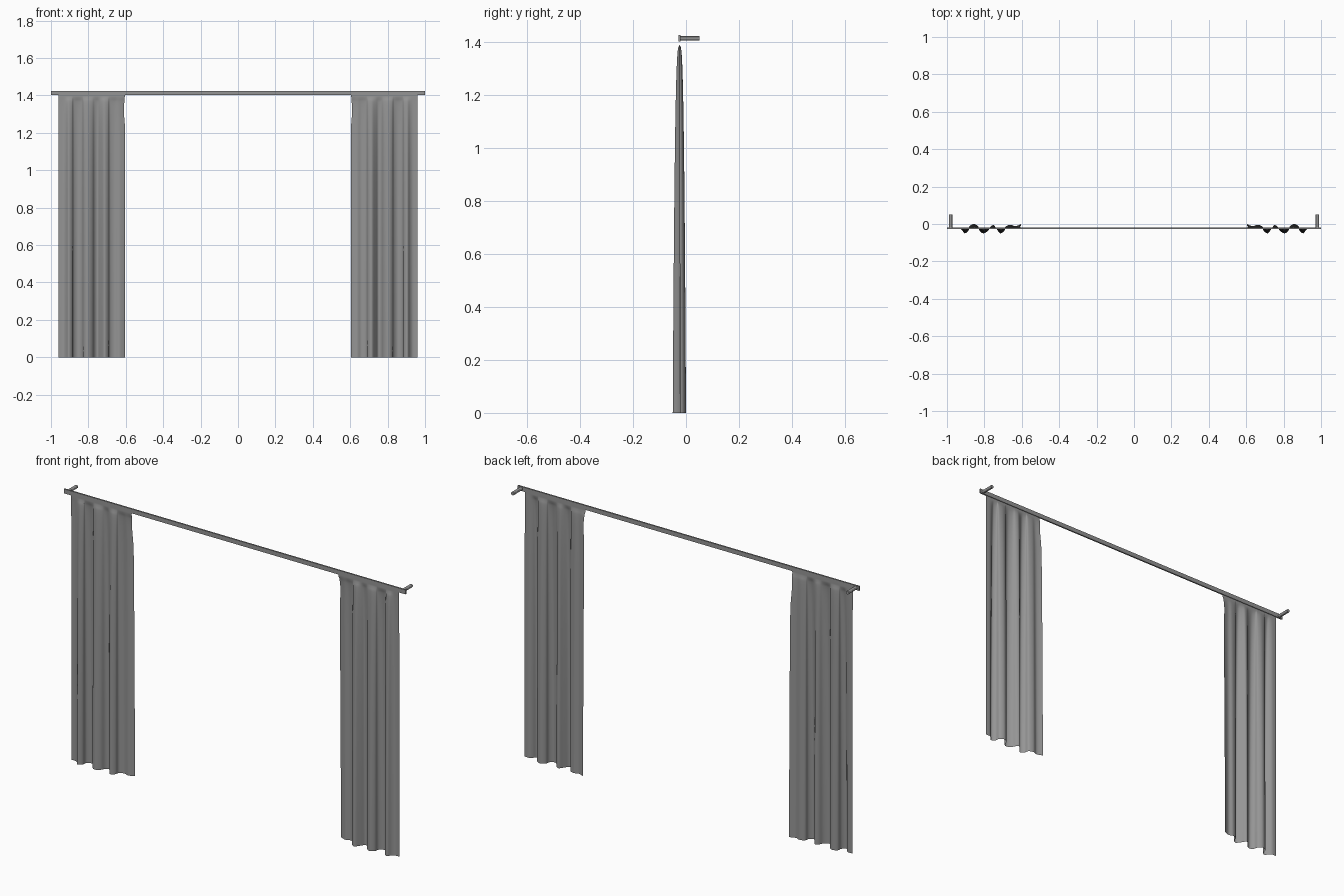
import bpy, bmesh, math
from mathutils import Vector

if "Cube" in bpy.data.objects:
    bpy.data.objects.remove(bpy.data.objects["Cube"])


def make_material(name, color):
    mat = bpy.data.materials.new(name)
    mat.use_nodes = True
    mat.diffuse_color = color
    mat.node_tree.nodes["Principled BSDF"].inputs["Base Color"].default_value = color
    return mat


grey = make_material("plain grey", (0.3, 0.3, 0.3, 1))
MID_Y = -0.024
TOP = 1.412


def finish(obj, name, mirror=False):
    obj.name = name
    obj.data.materials.append(grey)
    if mirror:
        mod = obj.modifiers.new("other side", 'MIRROR')
        mod.use_axis = (True, False, False)
        mod.use_mirror_merge = False


def smooth_path(points, steps):
    """Catmull-Rom curve through the fold points."""
    pts = [Vector(p) for p in points]
    pts = [pts[0]] + pts + [pts[-1]]
    path = []
    for a, b, c, d in zip(pts, pts[1:], pts[2:], pts[3:]):
        for i in range(steps):
            t = i / steps
            path.append(0.5 * (2 * b + (c - a) * t + (2 * a - 5 * b + 4 * c - d) * t ** 2
                               + (3 * b - a - 3 * c + d) * t ** 3))
    return path + [pts[-1]]


# Curtain rail
bpy.ops.mesh.primitive_cube_add(size=1, location=(0, MID_Y, 1.413))
rail = bpy.context.object
rail.scale = (2, 0.008, 0.023)
finish(rail, "curtain_rail")

# Wall brackets
bpy.ops.mesh.primitive_cylinder_add(vertices=12, radius=0.009, depth=0.072,
                                    location=(0.98, 0.014, 1.413),
                                    rotation=(math.pi / 2, 0, 0))
bpy.ops.object.transform_apply(location=True, rotation=True, scale=True)
bpy.ops.object.shade_smooth_by_angle()
finish(bpy.context.object, "wall_brackets", mirror=True)

# Curtains: one pleated hem line lofted upwards, flattening towards the rail
hem = smooth_path([
    (.96, -.022), (.935, -.022), (.92, -.032), (.905, -.05), (.885, -.036),
    (.88, -.012), (.855, 0), (.832, -.014), (.826, -.036), (.805, -.05),
    (.78, -.036), (.767, -.014), (.75, -.006), (.735, -.026), (.715, -.05),
    (.693, -.036), (.687, -.014), (.66, -.004), (.635, -.012), (.603, 0)], 4)

bm = bmesh.new()
rows = []
ROWS = 40
for r in range(ROWS + 1):
    z = TOP * (1 - (1 - r / ROWS) ** 1.8)
    depth = max(0, 1 - z / 1.385) ** 0.3
    pinch = 0.007 * math.exp(-((z - 1.32) / 0.07) ** 2)
    row = []
    for p in hem:
        inner = max(0, (0.66 - p.x) / 0.057)
        row.append(bm.verts.new((p.x + pinch * inner, MID_Y + (p.y - MID_Y) * depth, z)))
    rows.append(row)
for low, high in zip(rows, rows[1:]):
    for i in range(len(hem) - 1):
        bm.faces.new((low[i + 1], low[i], high[i], high[i + 1]))
mesh = bpy.data.meshes.new("curtains")
bm.to_mesh(mesh)
bm.free()
mesh.shade_smooth()
curtains = bpy.data.objects.new("curtains", mesh)
bpy.context.collection.objects.link(curtains)
finish(curtains, "curtains", mirror=True)
